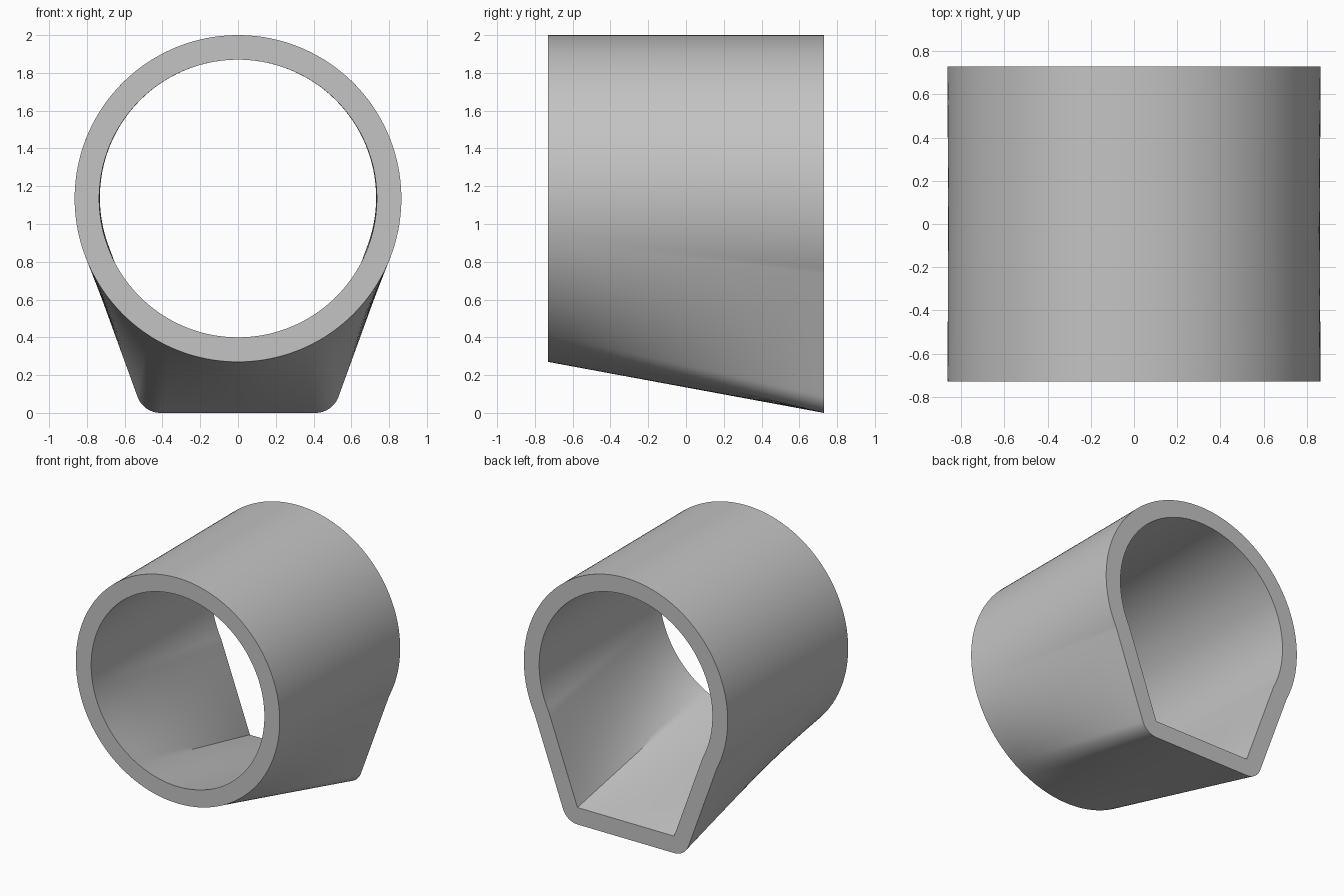
import bpy, bmesh, math
from mathutils import Vector

if "Cube" in bpy.data.objects:
    bpy.data.objects.remove(bpy.data.objects["Cube"])

WALL, HALF_LEN, STEPS = 0.13, 0.73, 12
CENTRE = Vector((0, 1.135))
R_OUT = 0.865
SLOPE = math.radians(70)
CORNER = Vector((0.41, WALL))            # inner corner of the flat foot


def arc(c, r, a0, a1, n):
    return [c + r * Vector((math.cos(a0 + (a1 - a0) * i / n), math.sin(a0 + (a1 - a0) * i / n)))
            for i in range(n + 1)]


def foot_profile(offset):
    """Half of the back outline, from top centre to bottom centre, and its key points."""
    r = R_OUT - WALL + offset
    d = Vector((math.cos(SLOPE), math.sin(SLOPE)))
    start = CORNER + offset * Vector((d.y, -d.x))
    along = (CENTRE - start).dot(d)
    gap2 = (CENTRE - start).length_squared - along ** 2
    kink = start + d * (along - math.sqrt(r * r - gap2))
    v = kink - CENTRE
    pts = arc(CENTRE, r, math.pi / 2, math.atan2(v.y, v.x), 120)
    keys = [len(pts) - 1]
    corner = arc(CORNER, offset, SLOPE - math.pi / 2, -math.pi / 2, 12) if offset else [CORNER]
    keys += range(len(pts), len(pts) + len(corner))
    return pts + corner + [Vector((0, WALL - offset))], keys


def matched_halves(offset, n=96):
    """Circle and foot outlines paired by equal share of their length."""
    pts, keys = foot_profile(offset)
    run = [0.0]
    for a, b in zip(pts, pts[1:]):
        run.append(run[-1] + (b - a).length)
    marks = [run[k] / run[-1] for k in keys]
    even = [i / n for i in range(n + 1)]
    shares = sorted(marks + [s for s in even if all(abs(s - m) > 0.002 for m in marks)])
    r = R_OUT - WALL + offset
    pairs = []
    for s in shares:
        length = s * run[-1]
        j = next((i for i in range(1, len(run) - 1) if run[i] >= length - 1e-9), len(run) - 1)
        t = (length - run[j - 1]) / (run[j] - run[j - 1])
        ang = math.pi / 2 - s * math.pi
        circle = CENTRE + r * Vector((math.cos(ang), math.sin(ang)))
        pairs.append((circle, pts[j - 1].lerp(pts[j], t)))
    mirrored = [tuple(Vector((-p.x, p.y)) for p in pair) for pair in pairs[-2:0:-1]]
    return pairs + mirrored


bm = bmesh.new()


def skin(offset):
    """Ruled wall from the round front to the footed back; returns its end edges."""
    rings = []
    for k in range(STEPS + 1):
        t = k / STEPS
        ring = []
        for a, b in matched_halves(offset):
            p = a.lerp(b, t)
            ring.append(bm.verts.new((p.x, HALF_LEN * (2 * t - 1), p.y)))
        rings.append(ring)
    for a, b in zip(rings, rings[1:]):
        for i in range(len(a)):
            j = (i + 1) % len(a)
            bm.faces.new((a[i], a[j], b[j], b[i]))
    return [[bm.edges.get((ring[i - 1], ring[i])) for i in range(len(ring))]
            for ring in (rings[0], rings[-1])]


# Outer and inner walls, joined by flat end rims
outer, inner = skin(WALL), skin(0)
for e_out, e_in in zip(outer, inner):
    bmesh.ops.triangle_fill(bm, edges=e_out + e_in, use_beauty=True)
bmesh.ops.recalc_face_normals(bm, faces=bm.faces)

mesh = bpy.data.meshes.new("sleeve")
bm.to_mesh(mesh)
bm.free()
sleeve = bpy.data.objects.new("sleeve", mesh)
bpy.context.collection.objects.link(sleeve)

# Plain grey finish
grey = bpy.data.materials.new("plain grey")
grey.use_nodes = True
colour = (0.55, 0.55, 0.55, 1)
grey.diffuse_color = colour
grey.node_tree.nodes["Principled BSDF"].inputs["Base Color"].default_value = colour
mesh.materials.append(grey)

bpy.context.view_layer.objects.active = sleeve
sleeve.select_set(True)
bpy.ops.object.shade_smooth_by_angle(angle=math.radians(30))
